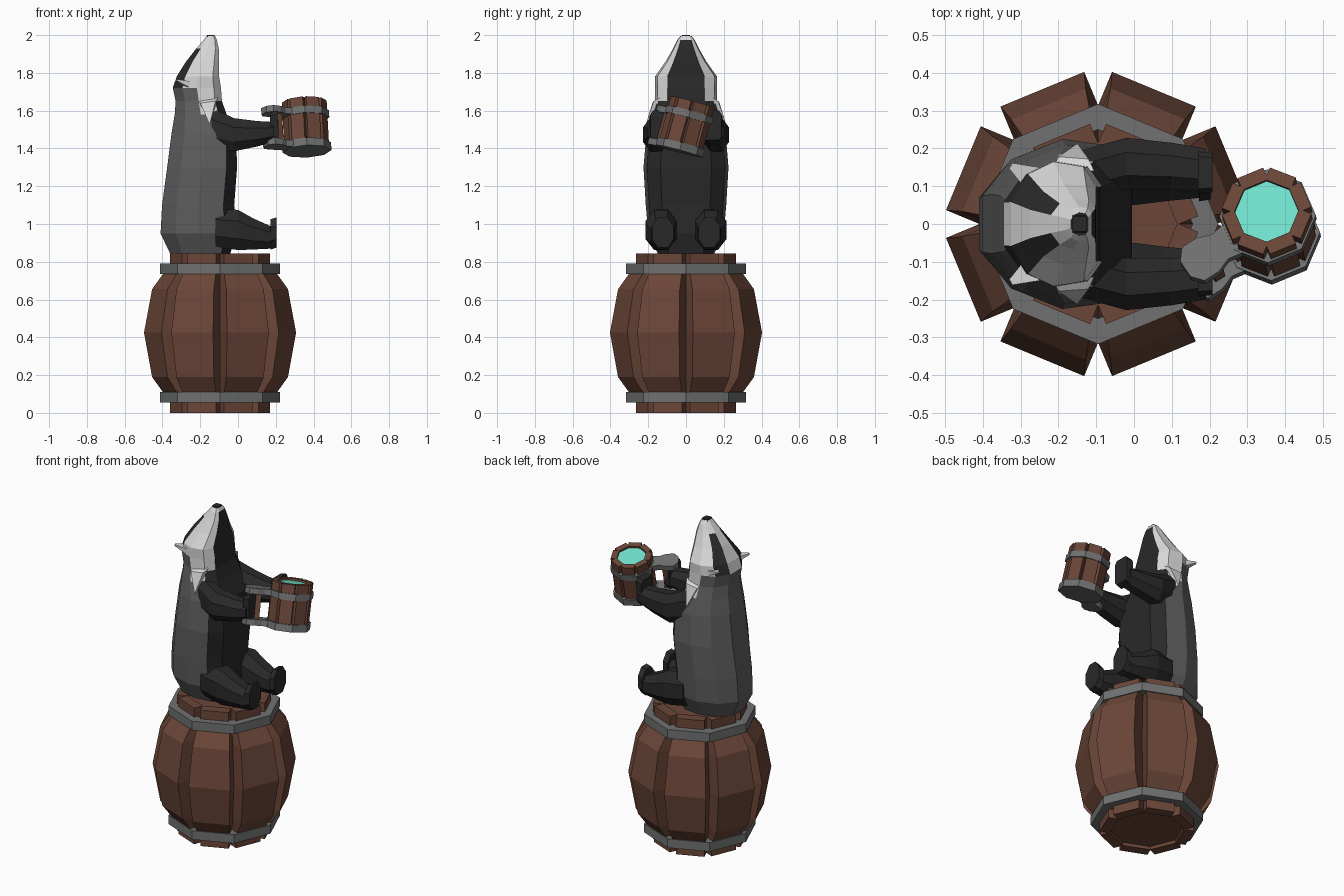
import bpy, bmesh, math
from mathutils import Matrix, Vector

if "Cube" in bpy.data.objects:
    bpy.data.objects.remove(bpy.data.objects["Cube"])


def material(name, rgb):
    m = bpy.data.materials.new(name)
    m.diffuse_color = (*rgb, 1)
    m.use_nodes = True
    m.node_tree.nodes["Principled BSDF"].inputs["Base Color"].default_value = m.diffuse_color
    return m


WOOD = material("brown wood", (0.15, 0.062, 0.04))
METAL = material("grey metal", (0.16, 0.165, 0.163))
GREY = material("grey fur", (0.115, 0.115, 0.115))
BLACK = material("black fur", (0.022, 0.022, 0.023))
WHITE = material("white fur", (0.68, 0.68, 0.68))
DRINK = material("teal drink", (0.17, 0.76, 0.62))
FUR = [GREY, BLACK, WHITE]


def loft(name, rings, mats, rule=None, matrix=None, caps=(0, 0)):
    """Skin a closed solid through rings of points; rule(level, column) gives the material."""
    bm = bmesh.new()
    vs = [[bm.verts.new(p) for p in ring] for ring in rings]
    n = len(rings[0])
    for i in range(len(vs) - 1):
        for j in range(n):
            k = (j + 1) % n
            f = bm.faces.new((vs[i][j], vs[i][k], vs[i + 1][k], vs[i + 1][j]))
            f.material_index = rule(i, j) if rule else 0
    for ring, m in ((vs[0], caps[0]), (vs[-1], caps[1])):
        bm.faces.new(ring).material_index = m
    bmesh.ops.recalc_face_normals(bm, faces=bm.faces)
    if matrix:
        bm.transform(matrix)
    me = bpy.data.meshes.new(name)
    bm.to_mesh(me)
    bm.free()
    for m in mats:
        me.materials.append(m)
    ob = bpy.data.objects.new(name, me)
    bpy.context.collection.objects.link(ob)
    return ob


def octagon(r, z, turn=0.0):
    return [(r * math.cos(turn + k * math.pi / 4), r * math.sin(turn + k * math.pi / 4), z)
            for k in range(8)]


def staves(name, profile, matrix):
    """Eight planks around the axis; profile rows are height, radius, half width, depth."""
    for k in range(8):
        spin = Matrix.Rotation(math.radians(22.5 + 45 * k), 4, 'Z')
        rings = [[(r - d, -w, z), (r, -w, z), (r, w, z), (r - d, w, z)] for z, r, w, d in profile]
        loft(f"{name}_{k + 1}", rings, [WOOD], matrix=matrix @ spin)


def hoop(name, r_in, r_out, z0, z1, matrix):
    """Eight-sided band with a real hole."""
    bm = bmesh.new()
    loops = [[bm.verts.new(p) for p in octagon(r, z)]
             for r, z in ((r_in, z0), (r_out, z0), (r_out, z1), (r_in, z1))]
    for a in range(4):
        A, B = loops[a], loops[(a + 1) % 4]
        for j in range(8):
            k = (j + 1) % 8
            bm.faces.new((A[j], A[k], B[k], B[j]))
    bmesh.ops.recalc_face_normals(bm, faces=bm.faces)
    bm.transform(matrix)
    me = bpy.data.meshes.new(name)
    bm.to_mesh(me)
    bm.free()
    me.materials.append(METAL)
    bpy.context.collection.objects.link(bpy.data.objects.new(name, me))


# Barrel seat
barrel = Matrix.Translation((-0.095, 0, 0))
half = [(0, 0.253, 0.082, 0.06), (0.055, 0.253, 0.082, 0.06), (0.11, 0.288, 0.095, 0.09),
        (0.19, 0.345, 0.107, 0.1), (0.425, 0.386, 0.12, 0.11)]
staves("barrel_stave", half + [(0.845 - z, r, w, d) for z, r, w, d in half[-2::-1]], barrel)
for label, z in (("lower", 0.055), ("upper", 0.735)):
    hoop(f"barrel_hoop_{label}", 0.25, 0.318, z, z + 0.055, barrel)
for label, z in (("bottom", 0.02), ("top", 0.805)):
    loft(f"barrel_{label}", [octagon(0.21, z), octagon(0.21, z + 0.02)], [WOOD], matrix=barrel)

# Body and head: height, back x, front x, half width
levels = [(0.845, -0.36, -0.04, 0.15), (0.95, -0.41, -0.01, 0.2), (1.1, -0.402, -0.02, 0.213),
          (1.3, -0.375, -0.005, 0.225), (1.48, -0.352, -0.01, 0.21), (1.58, -0.335, -0.06, 0.185),
          (1.65, -0.33, -0.085, 0.165), (1.72, -0.345, -0.09, 0.163), (1.78, -0.325, -0.1, 0.165),
          (1.86, -0.275, -0.1, 0.108), (1.93, -0.22, -0.102, 0.068), (1.975, -0.182, -0.112, 0.046),
          (1.995, -0.167, -0.122, 0.03)]
section = [(0, 0.35), (0.2, 0.8), (0.5, 1), (0.85, 0.92), (1, 0.6)]
section += [(u, -v) for u, v in reversed(section)]
COLUMN = ["stripe", "temple", "cheek", "jaw", "throat", "jaw", "cheek", "temple", "stripe", "crown"]


def fur_rule(i, j):
    c, z = COLUMN[j], levels[i][0]
    if c == "throat":
        return 2 if z > 1.96 else 1
    if z < 1.57:
        return 1 if c == "jaw" else 0
    if z > 1.92:
        return 2
    if c in ("cheek", "jaw"):
        return 2 if z > 1.6 or c == "cheek" else 1
    if z < 1.7:
        return 0
    return 1 if c == "stripe" else 2


loft("body_and_head", [[(b + u * (f - b), v * w, z) for u, v in section] for z, b, f, w in levels],
     FUR, fur_rule, caps=(0, 1))
loft("nose", [[(x, y, z) for x, y in ((-0.163, -s), (-0.125, -s), (-0.125, s), (-0.163, s))]
              for z, s in ((1.985, 0.026), (2.0, 0.02))], [BLACK])


def chamfered(x, y0, y1, z0, z1, c=0.28):
    """Eight-sided cross section facing along x."""
    dy, dz = (y1 - y0) * c, (z1 - z0) * c
    return [(x, y0 + dy, z0), (x, y1 - dy, z0), (x, y1, z0 + dz), (x, y1, z1 - dz),
            (x, y1 - dy, z1), (x, y0 + dy, z1), (x, y0, z1 - dz), (x, y0, z0 + dz)]


# Paired limbs, ears and cheek tufts
limbs = {
    "leg": [(-0.12, 0.05, 0.2, 0.88, 1.08), (0, 0.05, 0.215, 0.862, 1.075),
            (0.08, 0.06, 0.2, 0.865, 1.03), (0.18, 0.07, 0.18, 0.87, 0.985)],
    "foot": [(0.172, 0.06, 0.185, 0.865, 1.025), (0.204, 0.065, 0.18, 0.875, 1.035)],
    "arm": [(-0.14, 0.06, 0.195, 1.4, 1.615), (-0.02, 0.09, 0.228, 1.385, 1.56),
            (0.1, 0.09, 0.215, 1.41, 1.545), (0.19, 0.085, 0.2, 1.435, 1.54)],
    "hand": [(0.17, 0.08, 0.192, 1.435, 1.59), (0.208, 0.083, 0.188, 1.445, 1.6)],
}
for side, s in (("left", 1), ("right", -1)):
    flip = Matrix.Diagonal((1, s, 1, 1))
    for part, rows in limbs.items():
        c = 0.12 if part == "hand" else 0.28
        loft(f"{side}_{part}", [chamfered(*row, c) for row in rows], [BLACK], matrix=flip)
    base = [(-0.285, 0.09, 1.755), (-0.25, 0.15, 1.755), (-0.26, 0.15, 1.725), (-0.29, 0.1, 1.725)]
    tip = Vector((-0.345, 0.165, 1.77))
    loft(f"{side}_ear", [base, [tip + 0.25 * (Vector(p) - tip) for p in base]],
         [WHITE], matrix=flip)
    loft(f"{side}_cheek_tuft", [
        [(-0.215, 0.15, 1.66), (-0.105, 0.14, 1.67), (-0.15, 0.17, 1.53)],
        [(-0.2, 0.178, 1.64), (-0.12, 0.172, 1.65), (-0.15, 0.213, 1.525)]], [WHITE], matrix=flip)

# Tilted mug
mug = (Matrix.Translation((0.365, -0.035, 1.385)) @ Matrix.Rotation(math.radians(-15), 4, 'X')
       @ Matrix.Rotation(math.radians(-3), 4, 'Y'))
staves("mug_stave", [(0.01, 0.113, 0.037, 0.035), (0.27, 0.113, 0.037, 0.035)], mug)
loft("mug_base", [octagon(0.13, 0), octagon(0.13, 0.042)], [METAL], matrix=mug)
hoop("mug_hoop", 0.1, 0.128, 0.18, 0.218, mug)
loft("drink", [octagon(0.098, 0.235), octagon(0.098, 0.258)], [DRINK], matrix=mug)

# Mug handle: two straps joined by a wooden grip
handle = mug @ Matrix.Rotation(math.radians(-147), 4, 'Z')


def plate(points, z0, z1, name, mat):
    loft(name, [[(x, y, z) for x, y in points] for z in (z0, z1)], [mat], matrix=handle)


strap = [(0.09, -0.05), (0.15, -0.04), (0.19, -0.055), (0.235, -0.055), (0.26, -0.025),
         (0.26, 0.025), (0.235, 0.055), (0.19, 0.055), (0.15, 0.04), (0.09, 0.05)]
plate(strap, 0.003, 0.038, "handle_strap_lower", METAL)
plate(strap, 0.182, 0.216, "handle_strap_upper", METAL)
plate([(0.165, -0.03), (0.195, -0.03), (0.195, 0.03), (0.165, 0.03)], 0.03, 0.19,
      "handle_grip", WOOD)
